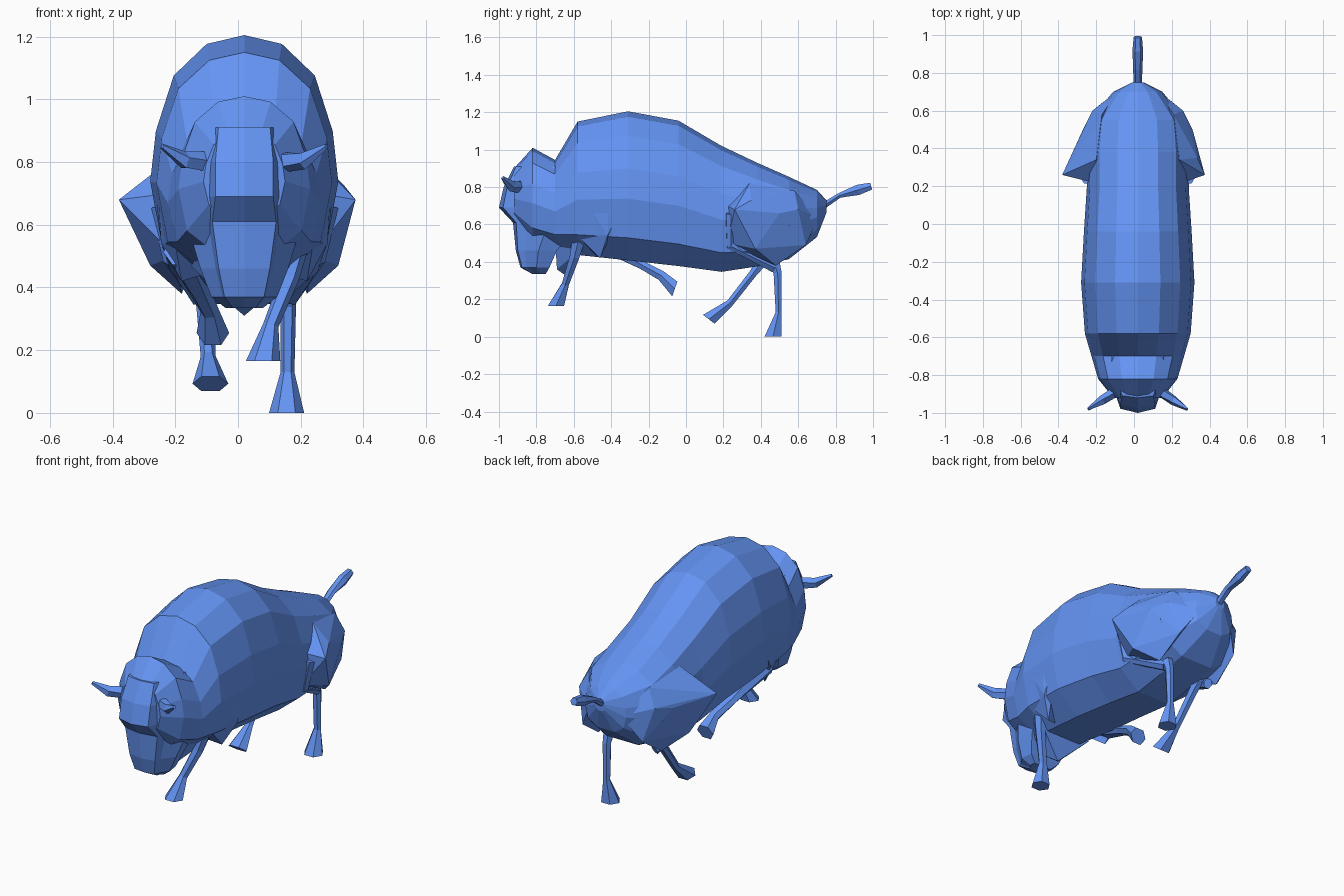
import bpy, bmesh, math
from mathutils import Vector

if "Cube" in bpy.data.objects:
    bpy.data.objects.remove(bpy.data.objects["Cube"])

CX = 0.02  # the trunk sits slightly off the bounding-box centre

blue = bpy.data.materials.new("blue")
blue.diffuse_color = (.127, .296, .9, 1)
blue.use_nodes = True
blue.node_tree.nodes["Principled BSDF"].inputs["Base Color"].default_value = blue.diffuse_color


def finish(bm, name):
    bmesh.ops.recalc_face_normals(bm, faces=bm.faces)
    mesh = bpy.data.meshes.new(name)
    bm.to_mesh(mesh)
    bm.free()
    mesh.materials.append(blue)
    ob = bpy.data.objects.new(name, mesh)
    bpy.context.collection.objects.link(ob)
    return ob


def loft(name, rings):
    """Skin a list of equal-length point rings and cap both ends."""
    bm = bmesh.new()
    vs = [[bm.verts.new(p) for p in r] for r in rings]
    n = len(rings[0])
    for a, b in zip(vs, vs[1:]):
        for i in range(n):
            j = (i + 1) % n
            bm.faces.new((a[i], a[j], b[j], b[i]))
    bm.faces.new(vs[0])
    bm.faces.new(vs[-1])
    return finish(bm, name)


def both(half):
    """Close a half section by mirroring it in x."""
    return half + [(-x, v) for x, v in reversed(half) if x > 0]


def hull(name, pts, side):
    bm = bmesh.new()
    for x, y, z in pts:
        bm.verts.new((CX + side * x, y, z))
    bmesh.ops.convex_hull(bm, input=bm.verts)
    loose = [v for v in bm.verts if not v.link_faces]
    bmesh.ops.delete(bm, geom=loose, context='VERTS')
    return finish(bm, name)


def limb(name, path, sides=6, end=None):
    """Tapered tube; path entries are (x, y, z, x radius, depth radius)."""
    pts = [Vector(p[:3]) for p in path]
    rings = []
    for i, p in enumerate(pts):
        t = (pts[min(i + 1, len(pts) - 1)] - pts[max(i - 1, 0)]).normalized()
        if end and i == len(pts) - 1:
            t = Vector(end).normalized()
        u = Vector((1, 0, 0)) - t * t.x
        u.normalize()
        w = t.cross(u)
        rx, ry = path[i][3:]
        rings.append([p + u * rx * math.cos(a) + w * ry * math.sin(a)
                      for a in [2 * math.pi * k / sides for k in range(sides)]])
    return loft(name, rings)


# Trunk, neck and crown: stations along y (y, bottom, top, half width)
section = both([(0, 1), (.4, .965), (.75, .84), (.94, .62), (1, .42), (.87, .16), (.4, .01)])
stations = [(-.92, .62, .90, .13), (-.82, .50, 1.01, .21), (-.70, .47, .945, .245),
            (-.58, .43, 1.15, .28), (-.31, .40, 1.205, .30), (-.04, .37, 1.155, .285),
            (.19, .34, 1.02, .27), (.38, .37, .93, .27), (.55, .41, .855, .255),
            (.70, .53, .785, .13), (.75, .66, .73, .03)]
loft("body", [[(CX + w * x, y, b + (t - b) * v) for x, v in section]
              for y, b, t, w in stations])

# Head: stacked stations (z, front y, back y, half width, front share of width)
levels = [(.91, -.92, -.70, .15, .55), (.80, -.975, -.60, .205, .45),
          (.69, -1.0, -.56, .205, .45), (.61, -.925, -.58, .185, .55),
          (.46, -.91, -.69, .14, .58), (.37, -.885, -.73, .105, .6),
          (.335, -.82, -.75, .06, .6)]
loft("head", [[(CX + w * x, f + (b - f) * v, z) for x, v in
               both([(0, 0), (k, .05), (.3 + .6 * k, .22), (1, .55), (.9, 1)])]
              for z, f, b, w, k in levels])

# Beard under the throat
hull("beard", [(0, -.62, .31), (.06, -.69, .36), (-.06, -.69, .36), (.13, -.70, .52),
               (-.13, -.70, .52), (.17, -.56, .47), (-.17, -.56, .47)], 1)

for side, tag in ((1, "right"), (-1, "left")):
    flare = .355 if side > 0 else .40
    # Horns
    limb(tag + "_horn", [(CX + side * .11, -.88, .80, .03, .035),
                         (CX + side * .19, -.935, .805, .025, .03),
                         (CX + side * .262, -.98, .85, .008, .01)], 5)
    # Shoulders
    hull(tag + "_shoulder", [(.275, -.52, .70), (.285, -.41, .72), (.265, -.42, .54),
                             (.22, -.58, .54), (.25, -.64, .74), (.1, -.5, .45),
                             (.1, -.4, .7), (.2, -.46, .42), (.27, -.3, .76)], side)
    # Thighs
    hull(tag + "_thigh", [(flare, .26, .68), (.315, .35, .73), (.29, .5, .66),
                          (.24, .6, .68), (.19, .64, .49), (.30, .37, .47),
                          (.20, .48, .38), (.22, .22, .50), (.24, .22, .70),
                          (.1, .3, .6), (.22, .34, .82), (.19, .58, .78), (.10, .71, .64)], side)
    # Folded upper part of the hind legs
    limb(tag + "_hind_upper_leg", [(CX + side * .27, .24, .66, .03, .03),
                                   (CX + side * .23, .235, .49, .03, .025),
                                   (CX + side * .15, .47, .37, .025, .03)])

# Legs in a running pose, each ending in a flared hoof
limb("right_front_leg", [(.21, -.56, .58, .03, .045), (.165, -.595, .43, .03, .03),
                         (.105, -.645, .28, .025, .022), (.08, -.695, .165, .055, .05)],
     end=(0, 0, -1))
limb("left_front_leg", [(-.18, -.46, .52, .06, .06), (-.12, -.24, .385, .035, .025),
                        (-.09, -.13, .325, .03, .03), (-.08, -.06, .255, .052, .048)],
     end=(0, .94, -.33))
limb("right_hind_leg", [(.16, .47, .40, .03, .035), (.16, .49, .34, .025, .025),
                        (.158, .495, .13, .022, .018), (.155, .465, 0, .056, .052)],
     end=(0, 0, -1))
limb("left_hind_leg", [(-.11, .42, .42, .03, .035), (-.105, .36, .34, .028, .024),
                       (-.095, .235, .18, .024, .022), (-.088, .122, .093, .057, .045)],
     end=(0, -.61, -.79))

# Tail raised behind
limb("tail", [(CX, .72, .69, .02, .02), (CX, .82, .755, .025, .015),
              (CX, .92, .785, .028, .032), (CX, .99, .805, .022, .022)])
